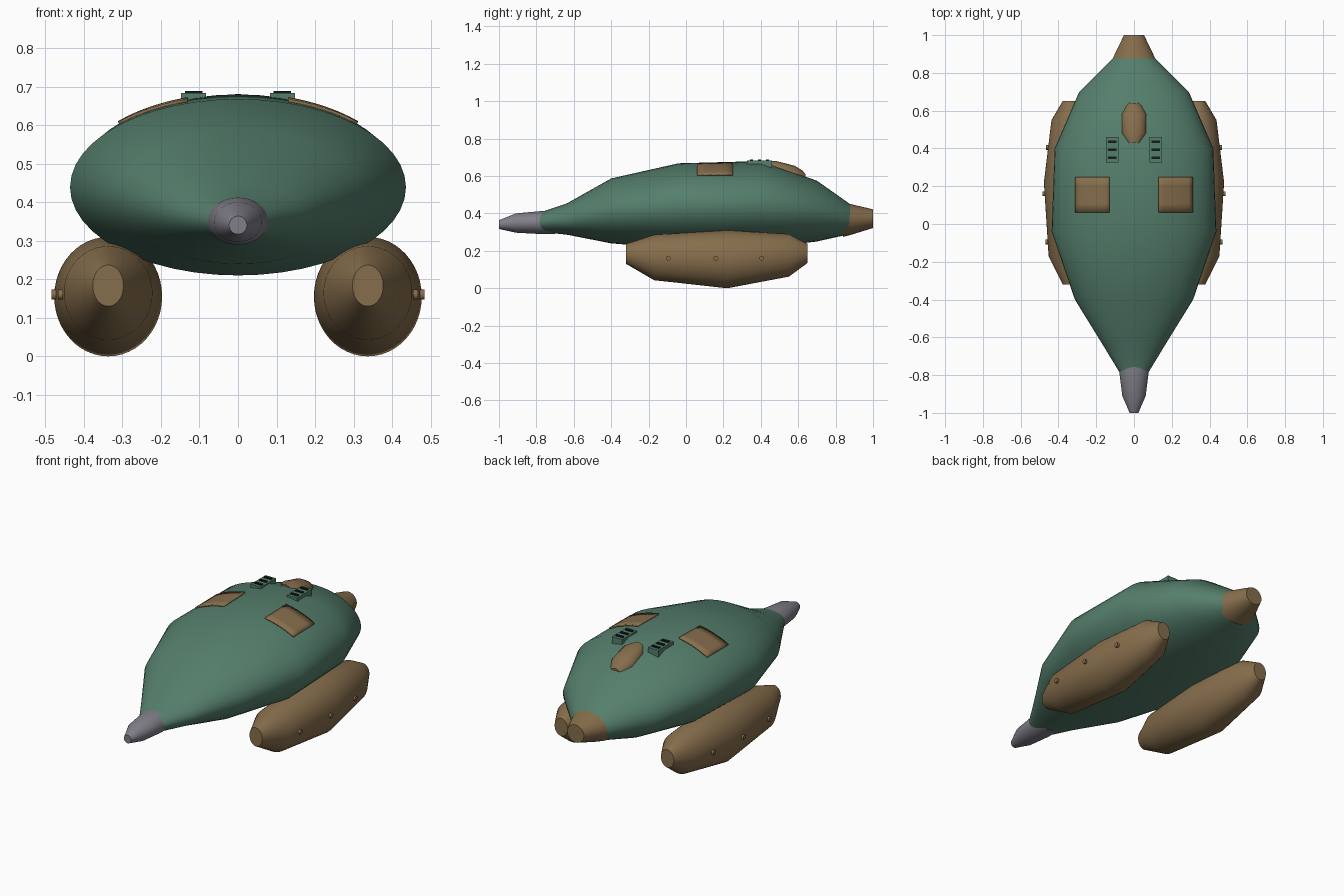
import bpy, bmesh, math
from mathutils import Matrix

cube = bpy.data.objects.get("Cube")
if cube:
    bpy.data.objects.remove(cube, do_unlink=True)


def material(name, rgb):
    m = bpy.data.materials.new(name)
    m.use_nodes = True
    m.diffuse_color = (*rgb, 1)
    m.node_tree.nodes["Principled BSDF"].inputs["Base Color"].default_value = (*rgb, 1)
    return m


GREEN = material("hull green", (0.09, 0.21, 0.15))
BROWN = material("tan brown", (0.24, 0.155, 0.072))
GREY = material("nose grey", (0.22, 0.21, 0.245))
DARK = material("slot black", (0.008, 0.01, 0.01))


def finish(bm, name, mat, smooth=True):
    bmesh.ops.recalc_face_normals(bm, faces=bm.faces)
    mesh = bpy.data.meshes.new(name)
    bm.to_mesh(mesh)
    bm.free()
    mesh.materials.append(mat)
    ob = bpy.data.objects.new(name, mesh)
    bpy.context.collection.objects.link(ob)
    if smooth:
        bpy.ops.object.select_all(action="DESELECT")
        ob.select_set(True)
        bpy.context.view_layer.objects.active = ob
        bpy.ops.object.shade_smooth_by_angle(angle=math.radians(32))
    return ob


def loft(name, sections, mat, x=0, sides=48):
    """Skin elliptical rings given as (y, half width, bottom, top)."""
    bm = bmesh.new()
    rings = []
    for y, w, lo, hi in sections:
        ring = []
        for i in range(sides):
            a = math.tau * i / sides
            ring.append(bm.verts.new((x + w * math.cos(a), y,
                                      (lo + hi) / 2 + (hi - lo) / 2 * math.sin(a))))
        rings.append(ring)
    for r, s in zip(rings, rings[1:]):
        for i in range(sides):
            j = (i + 1) % sides
            bm.faces.new((r[i], r[j], s[j], s[i]))
    bm.faces.new(rings[0])
    bm.faces.new(rings[-1])
    return finish(bm, name, mat)


def box(name, centre, size, mat):
    bm = bmesh.new()
    bmesh.ops.create_cube(bm, size=1, matrix=Matrix.Translation(centre) @ Matrix.Diagonal((*size, 1)))
    return finish(bm, name, mat, False)


def section_at(sections, y):
    for a, b in zip(sections, sections[1:]):
        if a[0] <= y <= b[0]:
            t = (y - a[0]) / (b[0] - a[0])
            return [p + (q - p) * t for p, q in zip(a, b)]


def top_z(x, y):
    _, w, lo, hi = section_at(HULL, y)
    return (lo + hi) / 2 + (hi - lo) / 2 * math.sqrt(1 - (x / w) ** 2)


# Hull, nose and tail
HULL = [(-0.79, 0.074, 0.302, 0.402), (-0.64, 0.165, 0.287, 0.452),
        (-0.4, 0.313, 0.24, 0.587), (-0.04, 0.436, 0.21, 0.668),
        (0.4, 0.42, 0.213, 0.68), (0.7, 0.29, 0.25, 0.575),
        (0.88, 0.108, 0.29, 0.448)]
loft("hull", HULL, GREEN)
loft("nose", [(-1, 0.023, 0.317, 0.364), (-0.91, 0.062, 0.297, 0.4),
              (-0.78, 0.078, 0.29, 0.412), (-0.7, 0.08, 0.29, 0.415)], GREY)
loft("tail", [(0.84, 0.13, 0.275, 0.462), (0.88, 0.111, 0.285, 0.45),
              (1, 0.053, 0.322, 0.422)], BROWN)

# Dorsal blister
loft("dorsal_blister", [(0.43, 0.032, 0.63, 0.68), (0.48, 0.064, 0.6, 0.681),
                        (0.58, 0.066, 0.56, 0.655), (0.625, 0.042, 0.55, 0.628),
                        (0.64, 0.03, 0.55, 0.608)], BROWN, sides=24)

POD = [(-0.32, 0.04, 0.13, 0.237), (-0.17, 0.115, 0.043, 0.286),
       (0.22, 0.14, 0, 0.31), (0.55, 0.1, 0.062, 0.29), (0.65, 0.041, 0.135, 0.237)]

for label, side in (("left", 1), ("right", -1)):
    # Underslung pod with rivets on its outer side
    loft(label + "_pod", POD, BROWN, side * 0.337)
    for n, y in enumerate((-0.095, 0.16, 0.405)):
        bm = bmesh.new()
        place = Matrix.Translation((side * (0.335 + section_at(POD, y)[1]), y, 0.16))
        bmesh.ops.create_cone(bm, cap_ends=True, segments=16, radius1=0.013, radius2=0.013,
                              depth=0.026, matrix=place @ Matrix.Rotation(math.pi / 2, 4, "Y"))
        finish(bm, f"{label}_pod_rivet_{n + 1}", BROWN)

    # Thin panel following the curve of the hull
    bm = bmesh.new()
    bmesh.ops.create_grid(bm, x_segments=8, y_segments=4, size=1)
    for v in bm.verts:
        x, y = side * 0.22 + v.co.x * 0.09, 0.155 + v.co.y * 0.095
        v.co = (x, y, top_z(x, y) + 0.004)
    panel = finish(bm, label + "_hull_panel", BROWN)
    thick = panel.modifiers.new("thickness", "SOLIDIFY")
    thick.thickness, thick.offset = 0.008, 0

    # Vent block with dark slots
    box(label + "_vent", (side * 0.115, 0.393, 0.66), (0.065, 0.135, 0.046), GREEN)
    for n in range(3):
        box(f"{label}_vent_slot_{n + 1}", (side * 0.115, 0.35 + 0.043 * n, 0.685),
            (0.046, 0.014, 0.008), DARK)
